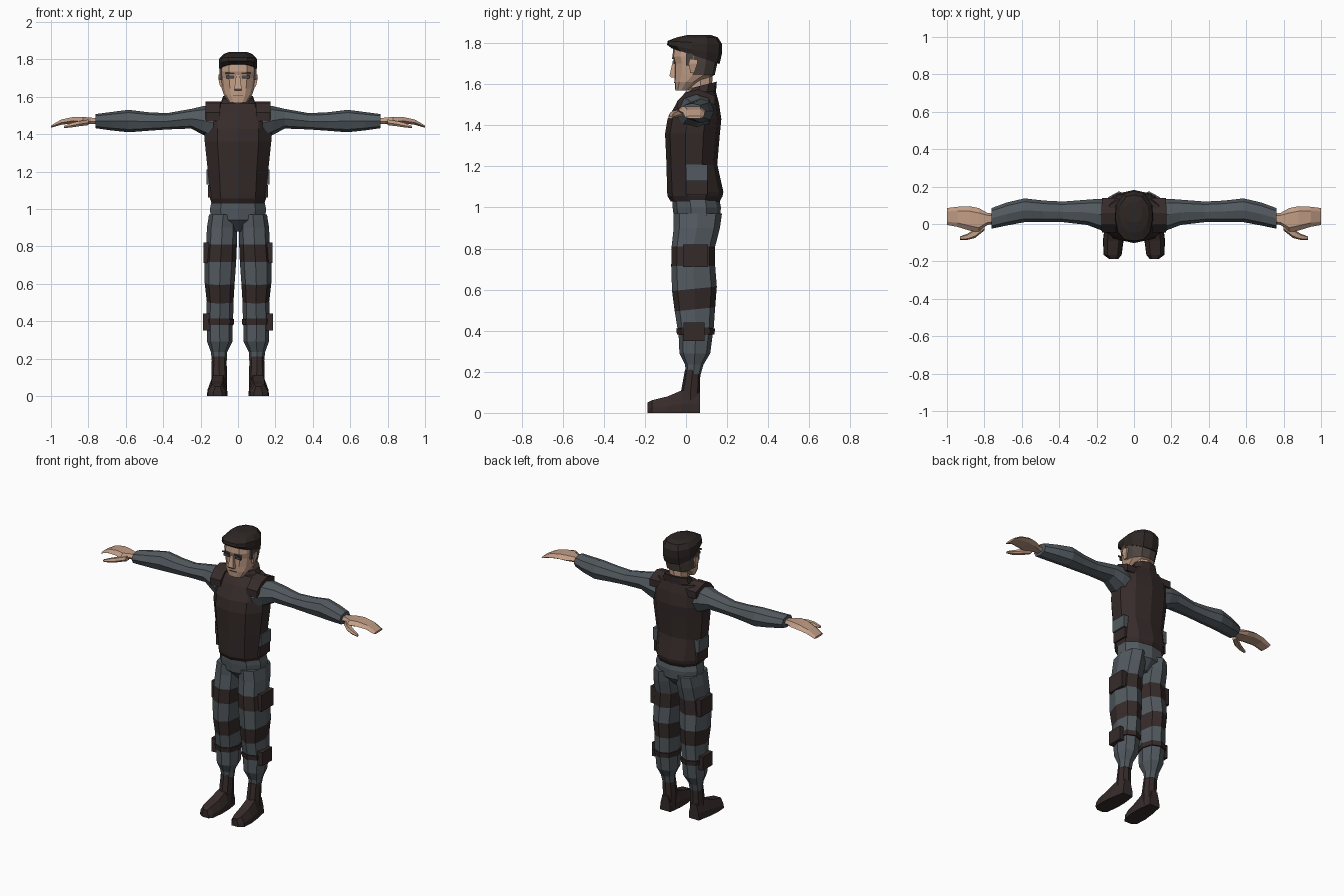
import bpy, bmesh

# ---- colours ----
def colour(name, r, g, b):
    m = bpy.data.materials.new(name)
    m.diffuse_color = (r, g, b, 1)
    return m

CLOTH = colour("slate cloth", 0.085, 0.102, 0.115)
DARK = colour("dark brown gear", 0.036, 0.024, 0.023)
CAPM = colour("cap brown black", 0.026, 0.020, 0.018)
SKIN = colour("skin", 0.54, 0.34, 0.24)
HAIR = colour("hair", 0.075, 0.058, 0.05)
EYE = colour("eye grey", 0.06, 0.065, 0.08)

# ---- unit cross-sections ----
BODY = [(0, -1), (.62, -.82), (1, -.25), (1, .4), (.62, .85),
        (0, 1), (-.62, .85), (-1, .4), (-1, -.25), (-.62, -.82)]
LIMB = [(0, -1), (.72, -.75), (1, 0), (.72, .75), (0, 1), (-.72, .75), (-1, 0), (-.72, -.75)]
PALM = [(-1, -.2), (-.6, -1), (.6, -1), (1, -.2), (.6, 1), (-.6, 1)]
BOX = [(-1, -1), (1, -1), (1, 1), (-1, 1)]


def loft(name, rings, profile, mats, axis="z", rule=None, mirror=False):
    """Skin rings (t, u0, u1, v0, v1, tilt) along an axis; rule picks the colour per face."""
    bm = bmesh.new()
    loops = []
    for t, u0, u1, v0, v1, *tilt in rings:
        loop = []
        for a, b in profile:
            u = (u0 + u1) / 2 + a * (u1 - u0) / 2
            v = (v0 + v1) / 2 + b * (v1 - v0) / 2
            w = t + (tilt[0] * v if tilt else 0)
            loop.append(bm.verts.new({"x": (w, u, v), "y": (u, w, v), "z": (u, v, w)}[axis]))
        loops.append(loop)
    n = len(profile)
    for lo, hi in zip(loops, loops[1:]):
        for i in range(n):
            j = (i + 1) % n
            bm.faces.new((lo[i], lo[j], hi[j], hi[i]))
    bm.faces.new(loops[0])
    bm.faces.new(loops[-1])
    bmesh.ops.recalc_face_normals(bm, faces=bm.faces)
    if rule:
        for f in bm.faces:
            f.material_index = rule(f.calc_center_median())
    me = bpy.data.meshes.new(name)
    bm.to_mesh(me)
    bm.free()
    for m in mats:
        me.materials.append(m)
    ob = bpy.data.objects.new(name, me)
    bpy.context.collection.objects.link(ob)
    if mirror:
        mod = ob.modifiers.new("mirror", "MIRROR")
        mod.use_mirror_merge = False
    return ob


def block(name, x, y, z, mat, mirror=True):
    return loft(name, [(z[0], *x, *y), (z[1], *x, *y)], BOX, [mat], mirror=mirror)


# ---- torso ----
loft("vest", [(1.03, -.14, .14, -.075, .165), (1.055, -.15, .15, -.09, .178),
              (1.075, -.152, .152, -.092, .182), (1.21, -.162, .162, -.095, .152),
              (1.36, -.178, .178, -.102, .165), (1.43, -.178, .178, -.09, .172),
              (1.51, -.172, .172, -.045, .16), (1.565, -.13, .13, .0, .145)], BODY, [DARK])
loft("collar", [(1.53, -.10, .10, -.005, .145, .15), (1.575, -.08, .08, .02, .15, .25)],
     BODY, [DARK])
loft("shoulder_strap", [(-.045, .095, .172, 1.47, 1.515), (.0, .095, .175, 1.52, 1.56),
                        (.06, .09, .175, 1.53, 1.575), (.14, .09, .17, 1.50, 1.545)],
     BOX, [DARK], axis="y", mirror=True)
block("side_pouch_top", (.13, .168), (-.0, .105), (1.13, 1.21), CLOTH)
block("side_pouch_low", (.12, .16), (-.0, .105), (1.06, 1.128), DARK)

# ---- pelvis and legs ----
loft("pelvis", [(.88, -.03, .03, .0, .11), (.94, -.145, .145, -.058, .165),
                (1.0, -.15, .15, -.065, .17), (1.05, -.14, .14, -.068, .16)], BODY, [CLOTH])


def trouser_rule(c):
    return int(any(a < c.z < b for a, b in ((.38, .42), (.51, .61), (.72, .81))))


loft("trouser_leg", [
    (.19, .06, .14, .0, .072), (.235, .058, .145, -.005, .085), (.29, .03, .165, -.032, .118),
    (.38, .028, .168, -.036, .13), (.415, .026, .17, -.042, .135), (.50, .024, .167, -.055, .142, .1),
    (.60, .018, .178, -.068, .15, .1), (.715, .01, .178, -.072, .142),
    (.81, .006, .17, -.07, .142), (.9, .004, .166, -.06, .165), (.97, .004, .155, -.06, .175)],
    LIMB, [CLOTH, DARK], rule=trouser_rule, mirror=True)
loft("shin_strap", [(.382, .022, .174, -.044, .138), (.412, .02, .176, -.048, .142)],
     LIMB, [DARK], mirror=True)
block("thigh_pouch", (.14, .184), (-.015, .108), (.71, .82), DARK)
block("shin_pouch", (.145, .186), (-.012, .09), (.35, .44), DARK)

# ---- boots ----
loft("boot_shaft", [(.02, .06, .145, -.02, .068), (.1, .058, .142, -.025, .068),
                    (.21, .062, .14, -.005, .07)], LIMB, [DARK], mirror=True)
loft("boot_foot", [(-.188, .085, .132, 0, .05), (-.165, .066, .162, 0, .062),
                   (-.09, .056, .166, 0, .08), (-.02, .056, .158, 0, .11),
                   (.03, .062, .148, 0, .11), (.068, .068, .142, 0, .1)],
     [(-1, -1), (1, -1), (.95, -.2), (.55, 1), (-.55, 1), (-.95, -.2)],
     [DARK], axis="y", mirror=True)

# ---- arms and hands ----
loft("sleeve", [(.13, -.05, .13, 1.37, 1.55), (.185, -.03, .135, 1.395, 1.55),
                (.25, -.005, .13, 1.43, 1.535), (.38, .01, .12, 1.425, 1.512),
                (.48, .01, .125, 1.418, 1.517), (.585, .01, .137, 1.41, 1.53),
                (.68, -.008, .115, 1.42, 1.518), (.762, -.025, .085, 1.432, 1.507)],
     LIMB, [CLOTH], axis="x", mirror=True)
loft("hand", [(.75, .0, .055, 1.452, 1.485), (.785, -.005, .06, 1.455, 1.488),
              (.83, -.045, .085, 1.455, 1.492), (.88, -.035, .095, 1.458, 1.492),
              (.945, -.015, .092, 1.45, 1.478), (1.0, -.005, .085, 1.434, 1.446)],
     PALM, [SKIN], axis="x", mirror=True)
loft("thumb", [(.80, -.035, .01, 1.448, 1.478), (.85, -.075, -.025, 1.442, 1.47),
               (.89, -.085, -.052, 1.436, 1.46), (.93, -.085, -.066, 1.432, 1.444)],
     PALM, [SKIN], axis="x", mirror=True)

# ---- neck and head ----
loft("neck", [(1.53, -.06, .06, .01, .125), (1.68, -.06, .06, .015, .13)], LIMB, [SKIN])


def head_rule(c):
    return int(c.y > .045 and c.z > 1.65)


HEAD = [(0, -1), (.5, -.95), (.85, -.65), (1, -.1), (.95, .45), (.55, .9), (0, 1),
        (-.55, .9), (-.95, .45), (-1, -.1), (-.85, -.65), (-.5, -.95)]
loft("head", [(1.57, -.05, .05, -.052, .01), (1.61, -.076, .076, -.055, .07),
              (1.645, -.087, .087, -.056, .14), (1.70, -.095, .095, -.055, .152),
              (1.735, -.098, .098, -.066, .16), (1.79, -.095, .095, -.06, .16)],
     HEAD, [SKIN, HAIR], rule=head_rule)
loft("nose", [(1.632, -.02, .02, -.07, -.045), (1.642, -.02, .02, -.08, -.045),
              (1.715, -.01, .01, -.064, -.045)], BOX, [SKIN])
loft("ear", [(1.655, .085, .096, .02, .04), (1.70, .088, .106, .015, .055),
             (1.72, .088, .104, .02, .055)], BOX, [SKIN], mirror=True)
block("sideburn", (.085, .099), (.0, .035), (1.69, 1.75), HAIR)
block("eye", (.022, .062), (-.062, -.053), (1.698, 1.714), EYE)
block("eyebrow", (.018, .068), (-.068, -.06), (1.722, 1.73), HAIR)
block("mouth", (-.026, .026), (-.058, -.052), (1.606, 1.61), HAIR, mirror=False)

# ---- cap ----
loft("cap", [(1.752, -.099, .099, -.07, .163, -.33), (1.775, -.103, .103, -.092, .174, -.18),
             (1.805, -.1, .1, -.09, .176, -.06), (1.828, -.078, .078, -.045, .155),
             (1.84, -.045, .045, .01, .12)], HEAD, [CAPM])
